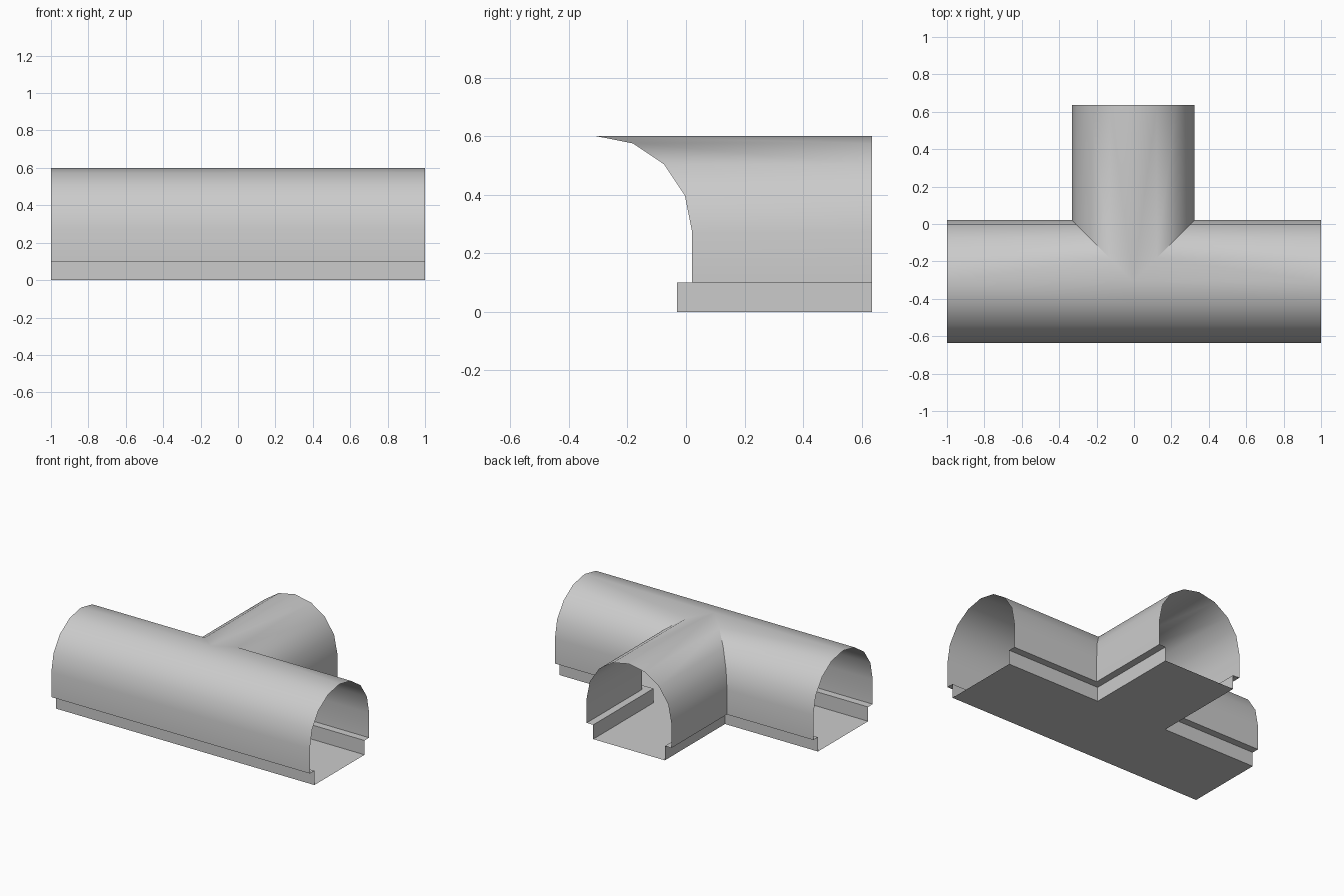
import bpy, bmesh, math

if "Cube" in bpy.data.objects:
    bpy.data.objects.remove(bpy.data.objects["Cube"])

R, SPRING = 0.328, 0.272      # arch radius and springing height
CURB = 0.277                  # half width of the floor channel
BX, CY, END = -0.004, -0.307, 0.635   # branch axis x, main axis y, branch end y

# Half cross-section from ridge to floor centre: (offset from axis, z)
profile = [(R * math.cos(math.radians(a)) if a < 90 else 0.0,
            SPRING + R * math.sin(math.radians(a))) for a in (90, 67.5, 45, 22.5, 0)]
profile += [(R, 0.1), (CURB, 0.1), (CURB, 0), (0, 0)]

bm = bmesh.new()


def loft(paths):
    """Skin consecutive section curves."""
    rows = [[bm.verts.new(p) for p in path] for path in paths]
    for a, b in zip(rows, rows[1:]):
        for i in range(len(a) - 1):
            quad = (a[i], a[i + 1], b[i + 1], b[i])
            bm.faces.new(quad)


# Straight front half of the main tunnel
loft([[(x, CY - s, z) for s, z in profile] for x in (-1, BX, 1)])

# Back halves: main tunnel to mitre, then along the branch
for side in (-1, 1):
    loft([[(side, CY + s, z) for s, z in profile],
          [(BX + side * s, CY + s, z) for s, z in profile],
          [(BX + side * s, END, z) for s, z in profile]])

bmesh.ops.remove_doubles(bm, verts=bm.verts, dist=1e-4)
bmesh.ops.recalc_face_normals(bm, faces=bm.faces)

# Make the arch crown face upward
crown = max(bm.faces, key=lambda f: f.calc_center_median().z)
crown.normal_update()
if crown.normal.z < 0:
    bmesh.ops.reverse_faces(bm, faces=bm.faces)

mesh = bpy.data.meshes.new("tunnel_junction")
bm.to_mesh(mesh)
bm.free()
obj = bpy.data.objects.new("tunnel_junction", mesh)
bpy.context.collection.objects.link(obj)
bpy.context.view_layer.objects.active = obj
obj.select_set(True)
bpy.ops.object.shade_smooth_by_angle(angle=math.radians(35))
